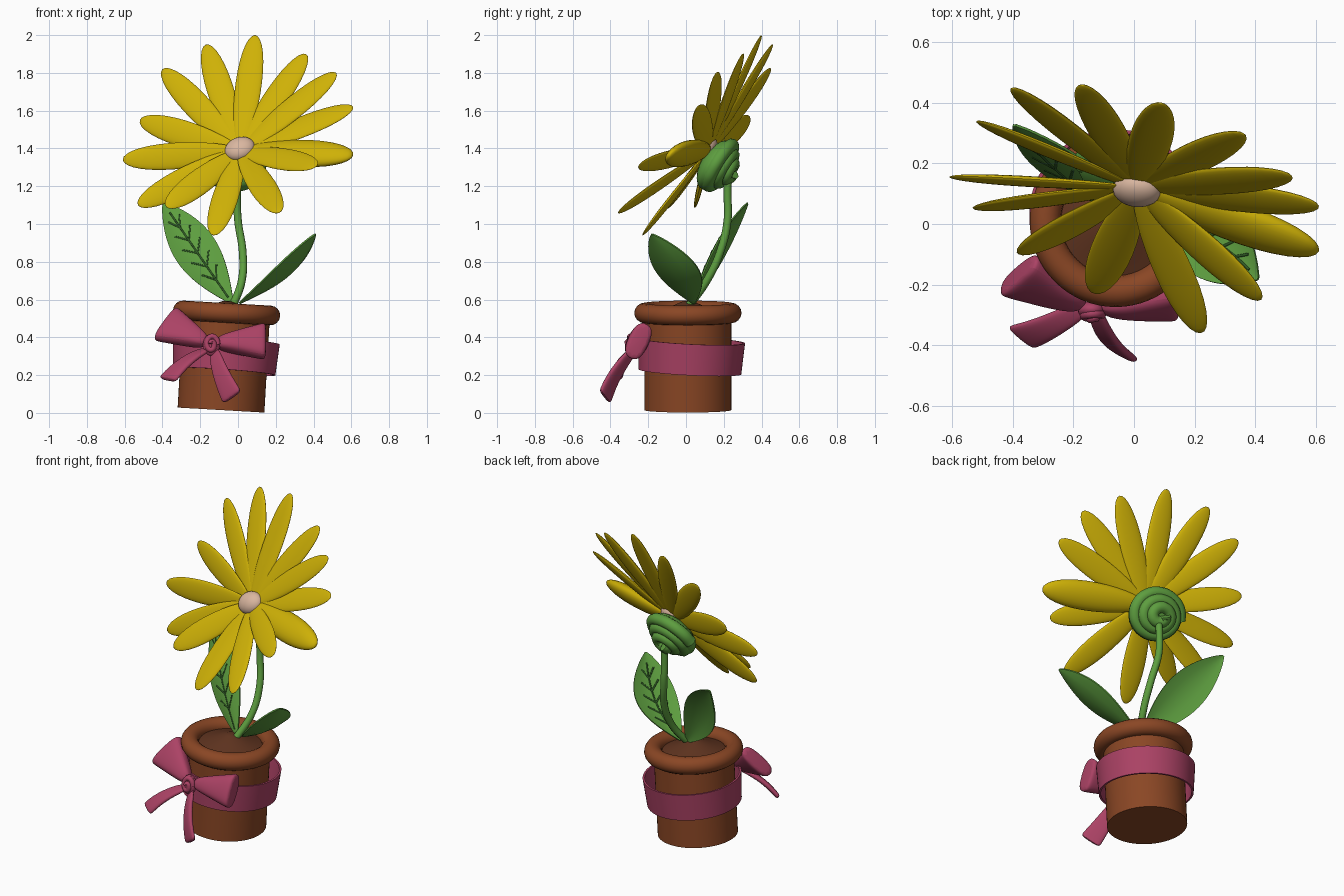
import bpy
import bmesh
import math
from mathutils import Vector, Matrix, Euler

default_cube = bpy.data.objects.get("Cube")
if default_cube:
    bpy.data.objects.remove(default_cube, do_unlink=True)


def make_material(name, colour):
    material = bpy.data.materials.new(name)
    material.use_nodes = True
    material.diffuse_color = (*colour, 1)
    shader = material.node_tree.nodes["Principled BSDF"]
    shader.inputs["Base Color"].default_value = (*colour, 1)
    shader.inputs["Roughness"].default_value = 0.6
    return material


yellow = make_material("petal yellow", (0.62, 0.44, 0.002))
green = make_material("plant green", (0.11, 0.34, 0.05))
dark_green = make_material("vein dark green", (0.03, 0.11, 0.02))
terracotta = make_material("terracotta", (0.255, 0.062, 0.018))
soil_brown = make_material("soil brown", (0.115, 0.034, 0.014))
pink = make_material("ribbon pink", (0.41, 0.055, 0.13))
cream = make_material("flower centre cream", (0.7, 0.47, 0.35))


def finish(bm, name, material, matrix=None, subdivide=0):
    """Turn a bmesh into a smooth-shaded object with one material."""
    if matrix:
        bm.transform(matrix)
    bmesh.ops.recalc_face_normals(bm, faces=bm.faces)
    mesh = bpy.data.meshes.new(name)
    bm.to_mesh(mesh)
    bm.free()
    mesh.shade_smooth()
    mesh.set_sharp_from_angle(angle=math.radians(40))
    mesh.materials.append(material)
    obj = bpy.data.objects.new(name, mesh)
    bpy.context.collection.objects.link(obj)
    if subdivide:
        modifier = obj.modifiers.new("Soften", "SUBSURF")
        modifier.levels = modifier.render_levels = subdivide
    return obj


def skin(rings, closed=False):
    """Join rings of points; cap both ends unless the strip is closed."""
    bm = bmesh.new()
    loops = [[bm.verts.new(p) for p in ring] for ring in rings]
    pairs = list(zip(loops, loops[1:]))
    if closed:
        pairs.append((loops[-1], loops[0]))
    for a, b in pairs:
        for i in range(len(a)):
            j = (i + 1) % len(a)
            bm.faces.new((a[i], a[j], b[j], b[i]))
    if not closed:
        bm.faces.new(loops[0])
        bm.faces.new(loops[-1])
    return bm


def lathe(name, profile, material, matrix, closed=False, sides=64):
    turns = [math.tau * i / sides for i in range(sides)]
    rings = [[Vector((r * math.cos(a), r * math.sin(a), z)) for a in turns]
             for r, z in profile]
    return finish(skin(rings, closed), name, material, matrix)


def tube(name, points, radius, material):
    curve = bpy.data.curves.new(name, "CURVE")
    curve.dimensions = "3D"
    curve.bevel_depth = radius
    curve.bevel_resolution = 3
    curve.resolution_u = 8
    curve.use_fill_caps = True
    spline = curve.splines.new("BEZIER")
    spline.bezier_points.add(len(points) - 1)
    for knot_point, p in zip(spline.bezier_points, points):
        knot_point.co = p
        knot_point.handle_left_type = knot_point.handle_right_type = "AUTO"
    curve.materials.append(material)
    obj = bpy.data.objects.new(name, curve)
    bpy.context.collection.objects.link(obj)
    return obj


def frame(origin, along, facing):
    """Matrix whose z runs along the part and whose y looks towards facing."""
    z = Vector(along).normalized()
    y = Vector(facing)
    y = (y - z * y.dot(z)).normalized()
    x = y.cross(z)
    return Matrix.Translation(origin) @ Matrix((x, y, z)).transposed().to_4x4()


def ellipsoid(name, scale, material, matrix, taper=0.0):
    bm = bmesh.new()
    bmesh.ops.create_uvsphere(bm, u_segments=24, v_segments=16, radius=1)
    for v in bm.verts:
        grow = 1 + taper * v.co.z
        v.co = Vector((v.co.x * scale[0] * grow, v.co.y * scale[1] * grow, v.co.z * scale[2]))
    return finish(bm, name, material, matrix)


# Pot, rim and soil, leaning slightly
lean = Matrix.Translation((-0.09, 0.01, 0.015)) @ Matrix.Rotation(math.radians(3.3), 4, "Y")
lathe("pot_body", [(0.23, 0), (0.23, 0.5)], terracotta, lean)
rim = [(0.232 + 0.052 * math.cos(a), 0.515 + 0.052 * math.sin(a))
       for a in [math.tau * i / 16 for i in range(16)]]
lathe("pot_rim", rim, terracotta, lean, closed=True)
lathe("soil", [(0.2, 0.49), (0.19, 0.515), (0.1, 0.545), (0.03, 0.575), (0.01, 0.578)],
      soil_brown, lean)

# Ribbon hoop standing clear of the pot
hoop = Matrix.Translation((-0.068, 0.025, 0.3)) @ Euler((-0.05, 0.07, 0)).to_matrix().to_4x4()
lathe("ribbon_band", [(0.272, -0.083), (0.284, 0.083), (0.272, 0.083), (0.26, -0.083)],
      pink, hoop, closed=True)


# Bow loops, tails and knot, each part lofted through rounded sections
def bow_part(name, start, end, half_width, thickness, bulge, sides=12):
    a, b, w = Vector(start), Vector(end), Vector(half_width)
    t = (b - a).cross(w).normalized() * thickness
    narrow = w.normalized() * 0.03
    stations = [(a, narrow, t * 0.6)]
    for f in (0.3, 0.65, 0.93):
        stations.append((a.lerp(b, f) + t * bulge * math.sin(f * math.pi),
                         narrow.lerp(w, f) * 1.1, t))
    stations.append((b, w * 1.05, t * 0.8))
    rings = []
    for centre, wide, thick in stations:
        ring = []
        for i in range(sides):
            c, s = math.cos(math.tau * i / sides), math.sin(math.tau * i / sides)
            ring.append(centre + wide * math.copysign(abs(c) ** 0.7, c)
                        + thick * math.copysign(abs(s) ** 0.7, s))
        rings.append(ring)
    finish(skin(rings), name, pink, subdivide=2)


bow_part("bow_loop_right", (-0.16, -0.265, 0.37), (-0.39, -0.165, 0.475), (0.06, 0.05, 0.08), 0.05, 0)
bow_part("bow_loop_left", (-0.12, -0.265, 0.37), (0.15, -0.25, 0.38), (0, 0.042, 0.09), 0.058, 0)
bow_part("bow_tail_right", (-0.16, -0.27, 0.34), (-0.375, -0.375, 0.175), (0.042, -0.034, -0.008), 0.017, 1.5)
bow_part("bow_tail_left", (-0.13, -0.27, 0.34), (-0.03, -0.43, 0.08), (0.045, -0.025, 0.032), 0.017, 1.5)
knot = frame((-0.14, -0.285, 0.36), (0, -1, 0.1), (0, 0, 1))
ellipsoid("bow_knot", (0.045, 0.06, 0.03), pink, knot)
coil = []
for i in range(14):
    a, r = i * 0.7, 0.034 - i * 0.0023
    coil.append(knot @ Vector((r * math.cos(a), 1.5 * r * math.sin(a), 0.013 + i * 0.0012)))
tube("bow_knot_coil", coil, 0.015, pink)

# Stem
tube("stem", [(-0.03, 0.01, 0.56), (0.02, 0.11, 0.7), (0.025, 0.18, 0.85),
              (0, 0.22, 1.02), (-0.005, 0.22, 1.15), (0, 0.22, 1.25)], 0.021, green)


# Leaves with a midrib and paired side veins
def leaf(name, base, tip, side, half_width, sag, sway, lift):
    base, tip, side = Vector(base), Vector(tip), Vector(side).normalized()
    normal = (tip - base).cross(side).normalized()

    def spine(f):
        return base.lerp(tip, f) + (normal * sag + side * sway) * math.sin(math.pi * f)

    def width(f):
        return half_width * math.sin(math.pi * f ** 1.1) ** 0.85 + 0.006

    steps = [i / 20 for i in range(21)]
    rings = []
    for f in steps:
        c, w, cup = spine(f), side * width(f), normal * width(f) * 0.22
        outline = []
        for face, row in ((1, (-1, -0.5, 0, 0.5, 1)), (-1, (1, 0.5, 0, -0.5, -1))):
            outline += [c + w * s + cup * s * s + normal * 0.004 * face for s in row]
        rings.append(outline)
    finish(skin(rings), name, green)
    raised = normal * lift
    tube(name + "_midrib", [spine(f) + raised for f in steps[1:19]], 0.005, dark_green)
    for n in range(5):
        f = 0.22 + n * 0.13
        for s in (-1, 1):
            reach = 0.5 * width(f + 0.1)
            end = spine(f + 0.1) + side * s * reach + normal * reach * 0.12
            tube(name + "_vein", [spine(f) + raised, end + raised], 0.005, dark_green)


leaf("leaf_right", (-0.03, 0.03, 0.58), (-0.395, 0.325, 1.11), (0.75, 0, 0.55),
     0.11, -0.03, 0, -0.002)
leaf("leaf_left", (0.01, 0.04, 0.58), (0.41, -0.18, 0.945), (0.38, 0.75, 0.02),
     0.122, -0.045, 0.035, 0.003)

# Flower head: calyx coil, petals and centre
facing = Vector((-0.186, -0.823, 0.536)).normalized()
back = frame((-0.02, 0.165, 1.31), -facing, (0, 0, 1))
ellipsoid("calyx_core", (0.165, 0.15, 0.08), green, back)
spiral = []
for i in range(36):
    f = i / 35
    a, r = i * 0.55, 0.14 - 0.12 * f
    spiral.append(back @ Vector((1.12 * r * math.cos(a), r * math.sin(a), 0.09 * f)))
tube("calyx_coil", spiral, 0.036, green)

heart = Vector((0.01, 0.12, 1.385))
petal_tips = [
    (-0.4, 0.45, 1.82), (-0.17, 0.46, 1.95), (0.09, 0.4, 2), (0.36, 0.3, 1.9),
    (0.52, 0.16, 1.8), (0.61, 0.06, 1.62), (0.61, -0.09, 1.365), (0.42, -0.25, 1.31),
    (0.22, -0.36, 1.06), (-0.13, -0.23, 0.94), (-0.38, -0.1, 1.09), (-0.53, 0.05, 1.1),
    (-0.61, 0.155, 1.34), (-0.52, 0.34, 1.55)]
for tip in petal_tips:
    reach = Vector(tip) - heart
    look = (-0.15, -0.85, 0.4 + 0.5 * reach.x)
    broad = tip[0] > 0.6 and tip[1] < 0
    width, plump = (0.085, 0.045) if broad else (0.07, 0.016)
    ellipsoid("petal", (width, plump, reach.length / 2), yellow,
              frame(heart + reach / 2, reach, look), taper=0.15)
ellipsoid("flower_centre", (0.082, 0.068, 0.05), cream,
          frame(heart - Vector((0, 0.008, -0.012)), facing, (-0.35, 0, 1)))
